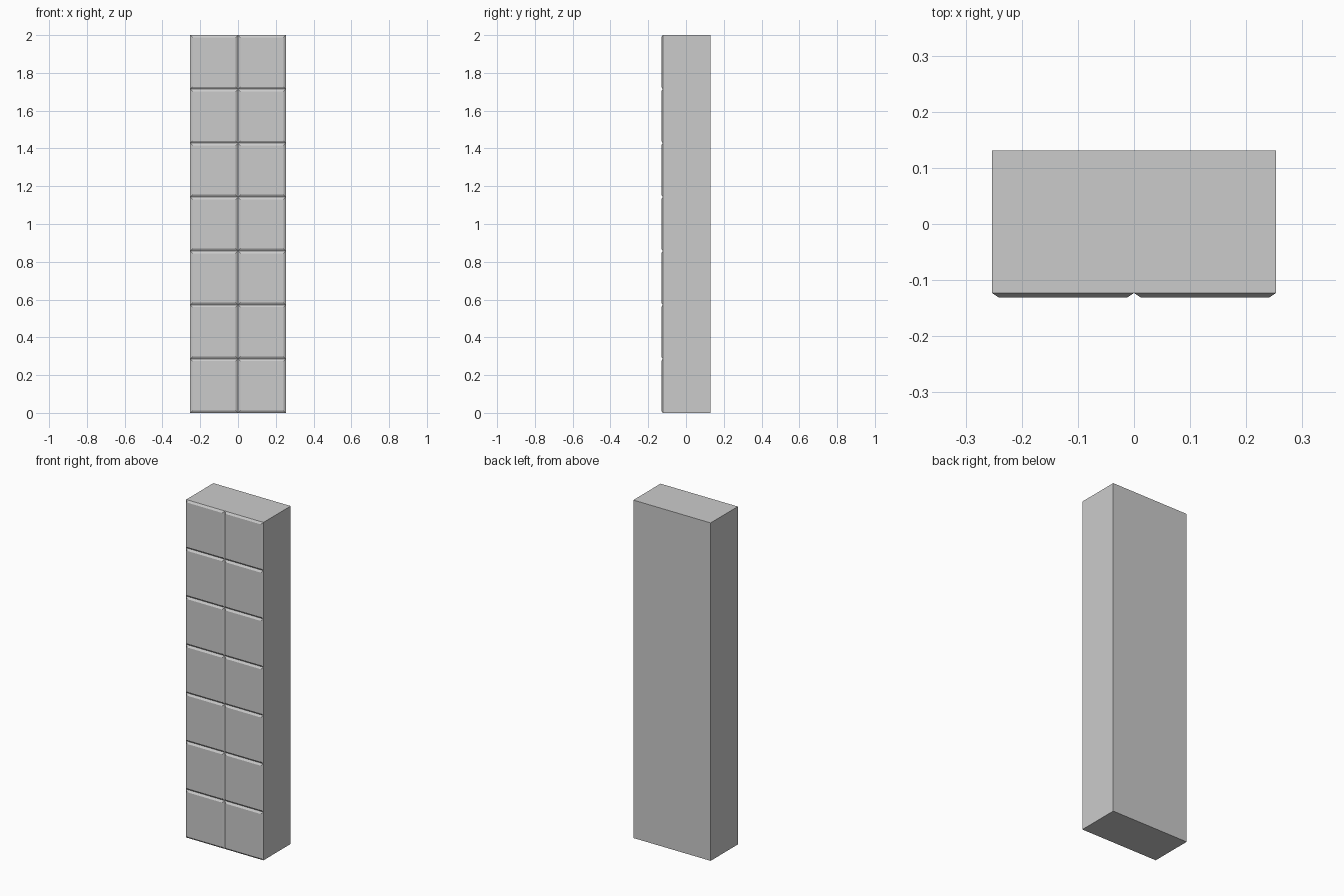
import bpy, bmesh
from mathutils import Vector

if "Cube" in bpy.data.objects:
    bpy.data.objects.remove(bpy.data.objects["Cube"])

W, D, H = 0.506, 0.262, 2.0      # overall size
COLS, ROWS = 2, 7                # tiles on the front
BEVEL, DEPTH = 0.012, 0.008      # chamfer width and groove depth

bm = bmesh.new()

# Front sheet divided into tile cells, at groove depth
y0 = -D / 2 + DEPTH
grid = [[bm.verts.new((-W / 2 + W * i / COLS, y0, H * j / ROWS))
         for i in range(COLS + 1)] for j in range(ROWS + 1)]
tiles = [bm.faces.new((grid[j][i], grid[j][i + 1], grid[j + 1][i + 1], grid[j + 1][i]))
         for j in range(ROWS) for i in range(COLS)]

# Solid body behind the tiles
ext = bmesh.ops.extrude_face_region(bm, geom=tiles, use_keep_orig=True)
back = [g for g in ext["geom"] if isinstance(g, bmesh.types.BMVert)]
bmesh.ops.translate(bm, verts=back, vec=Vector((0, D - DEPTH, 0)))
bmesh.ops.recalc_face_normals(bm, faces=bm.faces[:])

# Raised chamfered tiles
front = [f for f in bm.faces if f.normal.y < -0.9]
bmesh.ops.inset_individual(bm, faces=front, thickness=BEVEL, depth=DEPTH,
                           use_even_offset=True)

# Merge the flat cells of the sides and back
bmesh.ops.dissolve_limit(bm, angle_limit=0.01, verts=bm.verts[:], edges=bm.edges[:])

mesh = bpy.data.meshes.new("tiled_bar")
bm.to_mesh(mesh)
bm.free()
bpy.context.collection.objects.link(bpy.data.objects.new("tiled_bar", mesh))
